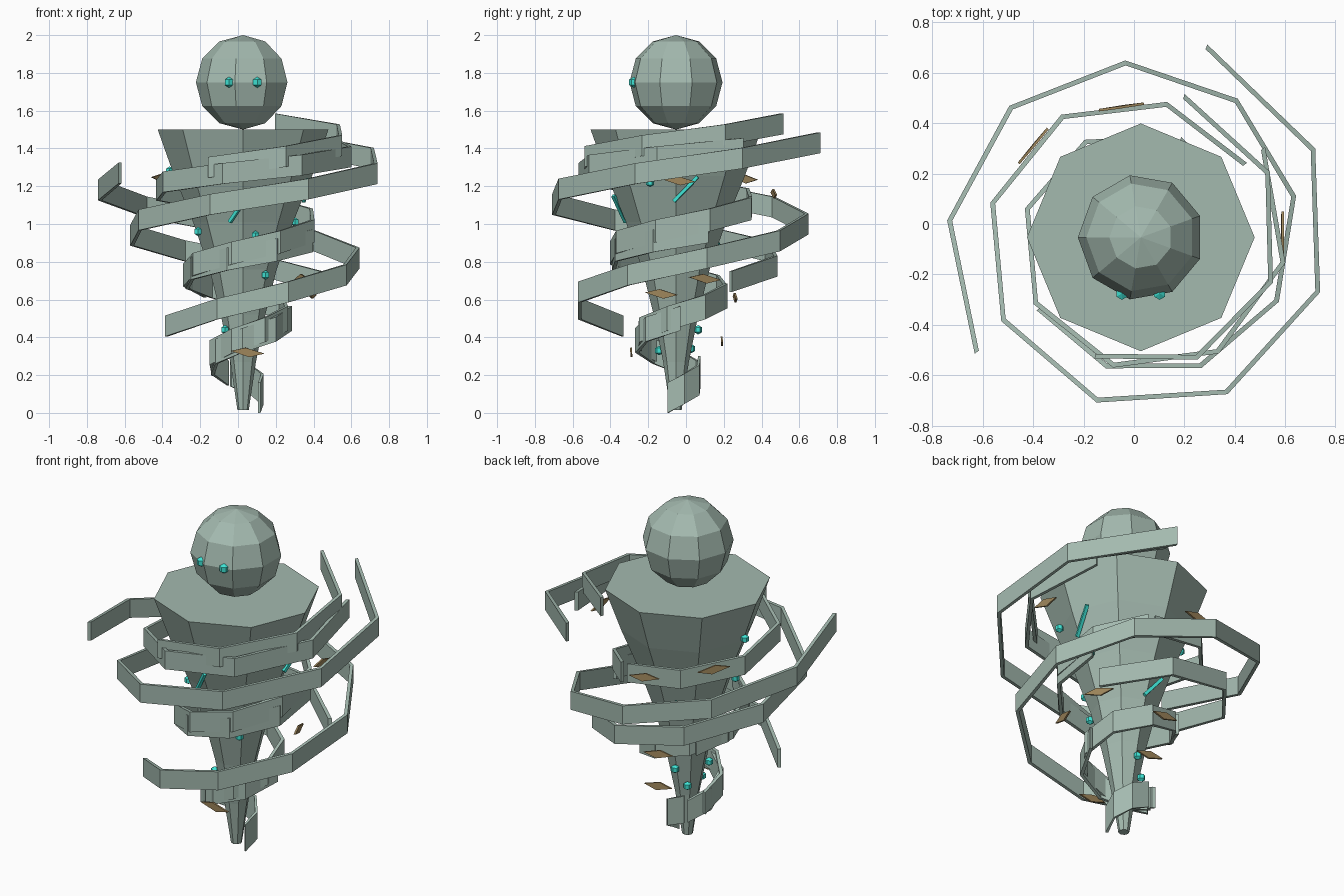
import bpy, bmesh, math
from mathutils import Vector, Matrix

if "Cube" in bpy.data.objects:
    bpy.data.objects.remove(bpy.data.objects["Cube"])

CX, CY = 0.027, -0.053


def material(name, rgb):
    m = bpy.data.materials.new(name)
    m.diffuse_color = (*rgb, 1)
    m.use_nodes = True
    m.node_tree.nodes["Principled BSDF"].inputs["Base Color"].default_value = m.diffuse_color
    return m


SAGE = material("sage_grey", (0.37, 0.49, 0.43))
TEAL = material("glowing_teal", (0.05, 0.78, 0.67))
BROWN = material("dry_leaf_brown", (0.36, 0.25, 0.11))


def finish(bm, name, mat):
    bmesh.ops.recalc_face_normals(bm, faces=bm.faces)
    me = bpy.data.meshes.new(name)
    bm.to_mesh(me)
    bm.free()
    me.materials.append(mat)
    ob = bpy.data.objects.new(name, me)
    bpy.context.collection.objects.link(ob)
    return ob


def bridge(bm, rings):
    """Skin consecutive closed rings and cap both ends."""
    vs = [[bm.verts.new(p) for p in r] for r in rings]
    n = len(vs[0])
    for a, b in zip(vs, vs[1:]):
        for i in range(n):
            j = (i + 1) % n
            bm.faces.new((a[i], a[j], b[j], b[i]))
    bm.faces.new(vs[0])
    bm.faces.new(vs[-1])


# Funnel body: eight-sided, flat top
PROFILE = [(0.015, 0.03), (0.27, 0.068), (0.52, 0.118), (0.76, 0.178), (1.01, 0.265), (1.255, 0.365), (1.5, 0.452)]
bm = bmesh.new()
bridge(bm, [[(CX + r * math.cos(k * math.pi / 4), CY + r * math.sin(k * math.pi / 4), z)
             for k in range(8)] for z, r in PROFILE])
finish(bm, "funnel_body", SAGE)


def body_radius(z):
    for (z0, r0), (z1, r1) in zip(PROFILE, PROFILE[1:]):
        if z <= z1:
            return r0 + (r1 - r0) * (z - z0) / (z1 - z0)
    return PROFILE[-1][1]


# Head: faceted ball with a flat facet at the front
bm = bmesh.new()
bmesh.ops.create_uvsphere(bm, u_segments=9, v_segments=6, radius=0.25,
                          matrix=Matrix.Translation((CX, CY, 1.75)) @ Matrix.Rotation(math.pi / 2, 4, 'Z'))
finish(bm, "head", SAGE)


# Wind ribbons: faceted bands spiralling down and inward, clockwise from above
def ribbon(name, start, step, count, r0, r1, z0, z1, height=0.11, thick=0.02):
    rings = []
    for i in range(count + 1):
        t = i / count
        a = math.radians(start - step * i)
        r, z = r0 + (r1 - r0) * t, z0 + (z1 - z0) * t
        c, s, h, w = math.cos(a), math.sin(a), height / 2, thick / 2
        rings.append([(CX + (r + d) * c, CY + (r + d) * s, z + e)
                      for d, e in ((-w, -h), (w, -h), (w, h), (-w, h))])
    bm = bmesh.new()
    bridge(bm, rings)
    finish(bm, name, SAGE)


ribbon("outer_ribbon_high", 71, 44, 9, 0.80, 0.505, 1.43, 0.695)
ribbon("outer_ribbon_low", 215, 40, 9, 0.795, 0.495, 1.27, 0.46)
ribbon("chest_ribbon_high", 73, 46, 4, 0.585, 0.505, 1.53, 1.30)
ribbon("chest_ribbon_low", 36, 46, 7, 0.60, 0.41, 1.40, 1.09)
ribbon("waist_ribbon_high", 68, 42, 7, 0.42, 0.29, 1.08, 0.67, 0.12)
ribbon("waist_ribbon_low", 25, 43, 7, 0.40, 0.26, 0.96, 0.62, 0.12)
ribbon("leg_ribbon_high", 85, 48, 6, 0.265, 0.17, 0.62, 0.26, 0.13)
ribbon("leg_ribbon_low", 5, 48, 5, 0.25, 0.14, 0.50, 0.21, 0.13)
ribbon("tip_ribbon", 118, 48, 3, 0.14, 0.095, 0.22, 0.08, 0.16, 0.015)


# Small teal beads: eyes and sparks
def bead(name, p, r):
    bm = bmesh.new()
    bmesh.ops.create_uvsphere(bm, u_segments=6, v_segments=3, radius=r, matrix=Matrix.Translation(p))
    finish(bm, name, TEAL)


def around(deg, r, z):
    a = math.radians(deg)
    return Vector((CX + r * math.cos(a), CY + r * math.sin(a), z))


for side, name in ((-1, "eye_left"), (1, "eye_right")):
    bead(name, (CX + side * 0.075, -0.276, 1.75), 0.029)
for i, (deg, z) in enumerate([(205, 0.96), (285, 0.94), (310, 0.73), (215, 0.44), (250, 0.33),
                              (125, 0.34), (10, 1.01), (178, 1.28), (90, 0.44), (338, 1.22)]):
    bead("spark_%d" % (i + 1), around(deg, body_radius(z) + 0.015, z), 0.025)


# Teal streaks lying along the funnel
def streak(name, a, b, w=0.018):
    d = b - a
    bm = bmesh.new()
    bmesh.ops.create_cube(bm, size=1, matrix=Matrix.Translation((a + b) / 2)
                          @ d.to_track_quat('Z', 'Y').to_matrix().to_4x4()
                          @ Matrix.Diagonal((w, w, d.length, 1)))
    finish(bm, name, TEAL)


for i, (d0, z0, d1, z1) in enumerate([(255, 1.01, 274, 1.15), (358, 1.12, 378, 1.25), (85, 0.78, 110, 0.9)]):
    streak("streak_%d" % (i + 1), around(d0, body_radius(z0) + 0.01, z0), around(d1, body_radius(z1) + 0.01, z1))


# Drifting leaves: thin diamonds turned along the spin
def leaf(name, p, turn):
    bm = bmesh.new()
    diamond = [(-0.09, 0.008), (0.01, -0.025), (0.09, -0.006), (-0.01, 0.025)]
    bridge(bm, [[(x, y, z) for x, z in diamond] for y in (-0.005, 0.005)])
    bm.transform(Matrix.Translation(p) @ Matrix.Rotation(math.radians(turn), 4, 'Z')
                 @ Matrix.Rotation(math.radians(3), 4, 'X'))
    finish(bm, name, BROWN)


for i, (x, y, z, turn) in enumerate([(0.05, -0.29, 0.32, 0), (0.39, -0.13, 0.63, 75), (0.33, 0.10, 0.71, 110),
                                     (-0.05, 0.465, 1.16, 8), (-0.40, 0.31, 1.24, 50), (0.59, -0.04, 1.23, 90),
                                     (0.0, 0.26, 0.61, 5), (0.05, 0.19, 0.38, 0)]):
    leaf("leaf_%d" % (i + 1), (x, y, z), turn)
